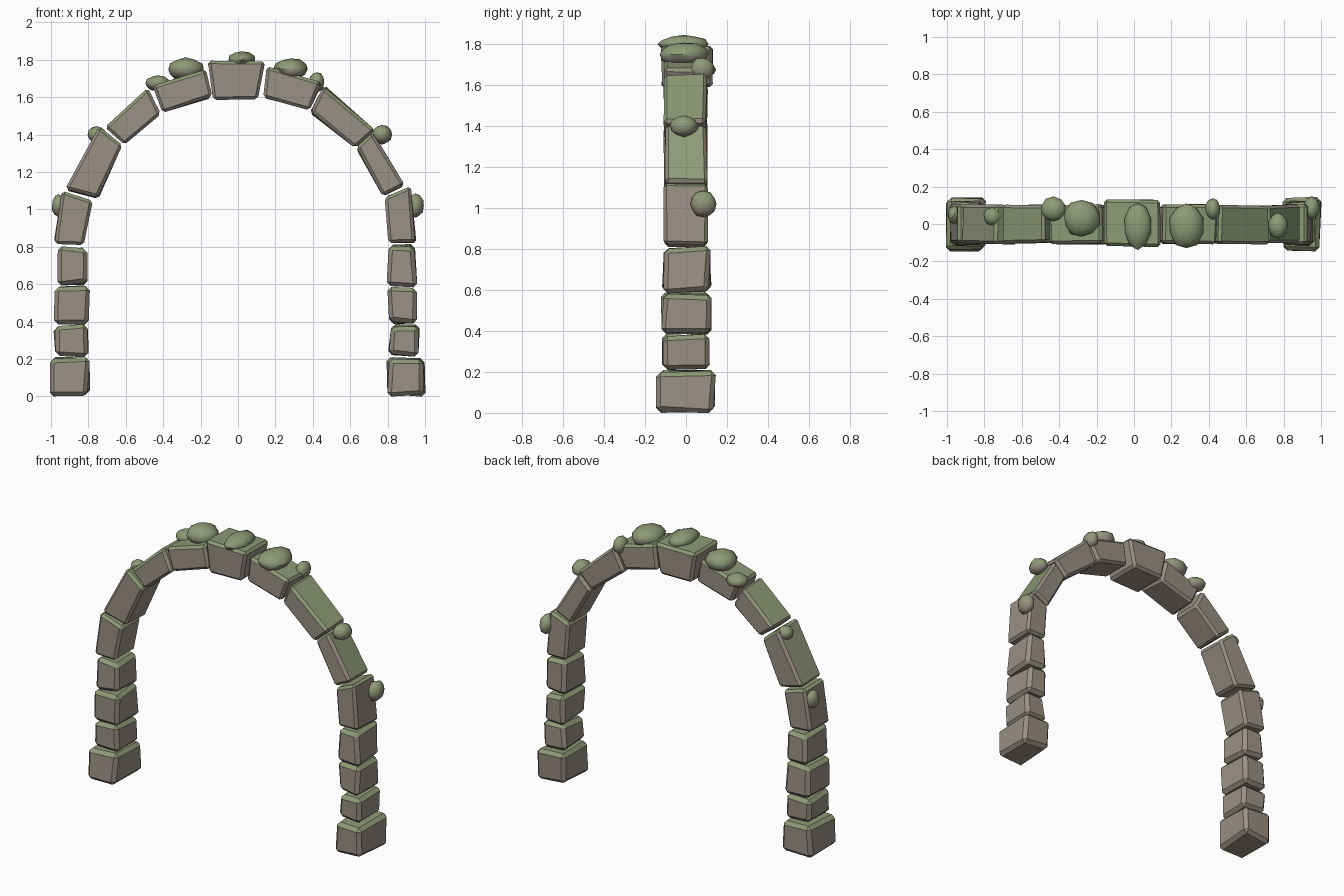
import bpy, bmesh, math, random
from mathutils import Vector

if "Cube" in bpy.data.objects:
    bpy.data.objects.remove(bpy.data.objects["Cube"])

random.seed(4)


def material(name, color):
    m = bpy.data.materials.new(name)
    m.diffuse_color = (*color, 1)
    m.use_nodes = True
    m.node_tree.nodes["Principled BSDF"].inputs["Base Color"].default_value = m.diffuse_color
    return m


MATS = [material("stone_grey", (0.32, 0.28, 0.235)),
        material("mossy_stone", (0.29, 0.30, 0.205)),
        material("moss_green", (0.27, 0.325, 0.18))]


def finish(name, bm, low, high, angle):
    """Colour faces by how far they look upward, then make the object."""
    bmesh.ops.recalc_face_normals(bm, faces=bm.faces)
    bm.normal_update()
    for f in bm.faces:
        f.material_index = (f.normal.z > low) + (f.normal.z > high)
    mesh = bpy.data.meshes.new(name)
    bm.to_mesh(mesh)
    bm.free()
    for m in MATS:
        mesh.materials.append(m)
    ob = bpy.data.objects.new(name, mesh)
    bpy.context.collection.objects.link(ob)
    bpy.ops.object.select_all(action='DESELECT')
    ob.select_set(True)
    bpy.context.view_layer.objects.active = ob
    bpy.ops.object.shade_smooth_by_angle(angle=math.radians(angle))


def stone(name, outline, y0, y1, jitter=0.006, bevel=0.016):
    """Worn block: a four-cornered outline in xz, extruded along y."""
    bm = bmesh.new()
    rings = []
    for y in (y0, y1):
        rings.append([bm.verts.new((x + random.uniform(-jitter, jitter),
                                    y + random.uniform(-jitter, jitter),
                                    z + random.uniform(-jitter, jitter)))
                      for x, z in outline])
    bm.faces.new(rings[0])
    bm.faces.new(rings[1][::-1])
    for i in range(4):
        j = (i + 1) % 4
        bm.faces.new((rings[0][i], rings[1][i], rings[1][j], rings[0][j]))
    bmesh.ops.recalc_face_normals(bm, faces=bm.faces)
    bmesh.ops.bevel(bm, geom=bm.edges[:], offset=bevel, segments=1,
                    profile=0.5, affect='EDGES')
    finish(name, bm, 0.38, 0.52, 30)


def pebble(name, center, size):
    """Rounded moss-topped lump."""
    bm = bmesh.new()
    bmesh.ops.create_icosphere(bm, subdivisions=2, radius=1)
    for v in bm.verts:
        d = v.co.normalized() * random.uniform(0.94, 1.04)
        v.co = Vector(center) + Vector([d[i] * size[i] / 2 for i in range(3)])
    finish(name, bm, -0.45, 0.1, 40)


# Leg stones: x outer, x inner, z bottom, z top, half depth
LEFT = [(-1.0, -0.80, 0.005, 0.205, 0.138), (-0.985, -0.805, 0.215, 0.38, 0.11),
        (-0.975, -0.80, 0.39, 0.59, 0.118), (-0.96, -0.81, 0.60, 0.80, 0.118)]
RIGHT = [(1.0, 0.80, 0.005, 0.205, 0.138), (0.97, 0.81, 0.22, 0.38, 0.108),
         (0.955, 0.80, 0.395, 0.58, 0.115), (0.95, 0.80, 0.59, 0.81, 0.115)]
for side, blocks in (("left", LEFT), ("right", RIGHT)):
    for n, (xo, xi, z0, z1, d) in enumerate(blocks):
        stone(f"{side}_leg_stone_{n + 1}",
              [(xo, z0), (xi, z0), (xi, z1), (xo, z1)], -d, d, 0.011, 0.022)

# Arch stones from left to right
ARCH = [[(-0.98, 0.82), (-0.82, 0.81), (-0.78, 1.05), (-0.94, 1.10)],
        [(-0.92, 1.105), (-0.75, 1.06), (-0.62, 1.34), (-0.74, 1.44)],
        [(-0.71, 1.44), (-0.61, 1.35), (-0.41, 1.51), (-0.485, 1.65)],
        [(-0.46, 1.66), (-0.40, 1.52), (-0.14, 1.60), (-0.17, 1.75)],
        [(-0.165, 1.79), (-0.13, 1.585), (0.105, 1.585), (0.14, 1.79)],
        [(0.155, 1.76), (0.13, 1.60), (0.38, 1.53), (0.45, 1.68)],
        [(0.46, 1.66), (0.385, 1.52), (0.63, 1.33), (0.73, 1.42)],
        [(0.72, 1.41), (0.63, 1.33), (0.77, 1.07), (0.89, 1.13)],
        [(0.785, 1.07), (0.92, 1.12), (0.95, 0.82), (0.80, 0.82)]]
for n, outline in enumerate(ARCH):
    if n == 4:
        stone("keystone", outline, -0.12, 0.13)
    else:
        stone(f"arch_stone_{n + 1}", outline, -0.105, 0.102)

# Mossy lumps sitting on the outside of the arch: centre, size
LUMPS = [((0.02, -0.01, 1.80), (0.15, 0.25, 0.09)),
         ((-0.28, 0.03, 1.75), (0.20, 0.20, 0.125)),
         ((0.28, -0.01, 1.75), (0.19, 0.25, 0.12)),
         ((-0.43, 0.08, 1.675), (0.14, 0.13, 0.085)),
         ((0.42, 0.08, 1.68), (0.085, 0.12, 0.11)),
         ((-0.755, 0.04, 1.40), (0.10, 0.10, 0.09)),
         ((0.77, -0.01, 1.40), (0.11, 0.14, 0.105)),
         ((-0.96, 0.05, 1.02), (0.075, 0.10, 0.12)),
         ((0.95, 0.085, 1.02), (0.09, 0.13, 0.13))]
for n, (c, s) in enumerate(LUMPS):
    pebble(f"mossy_lump_{n + 1}", c, s)
